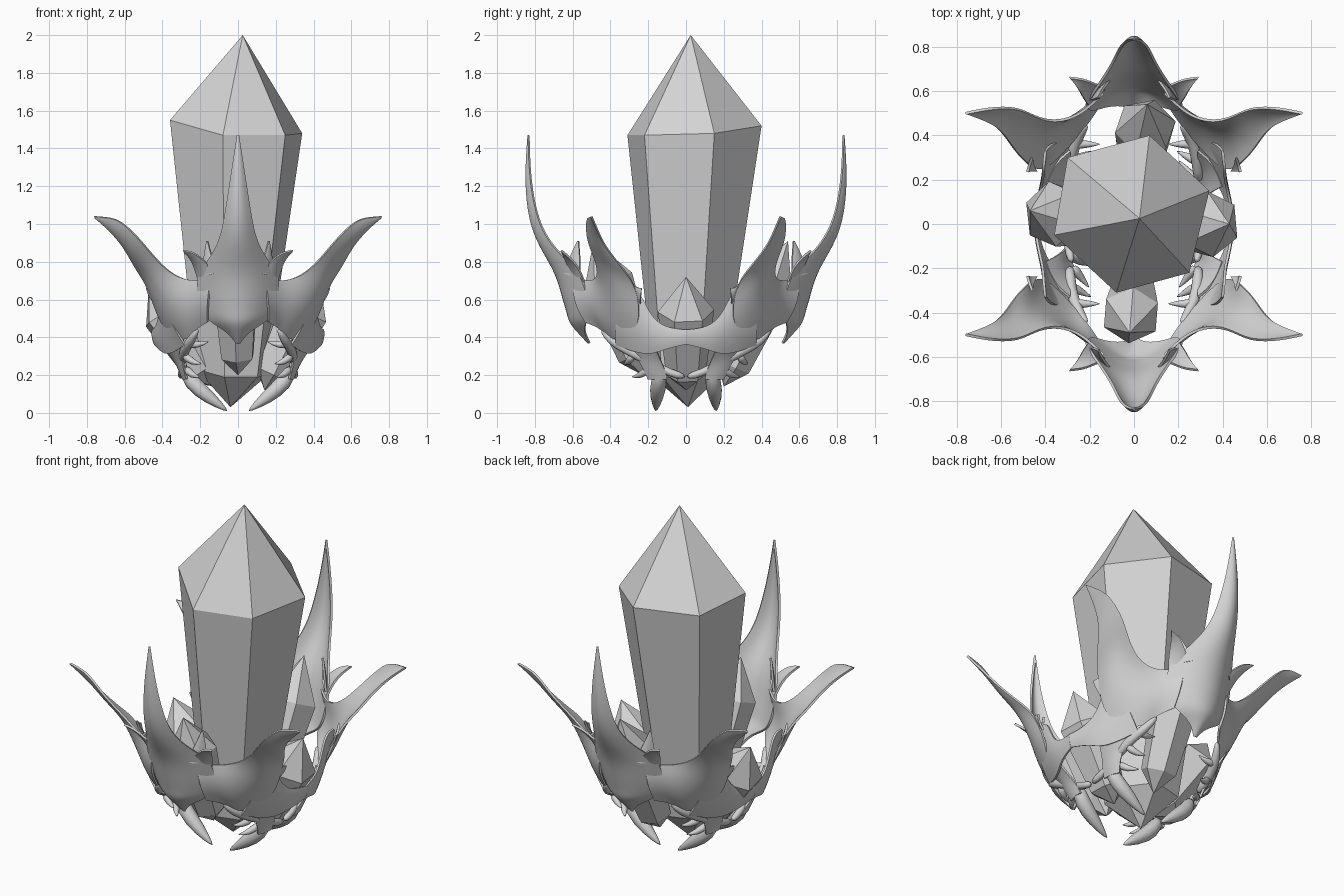
import bpy
import bmesh
import math
from mathutils import Vector

cube = bpy.data.objects.get("Cube")
if cube:
    bpy.data.objects.remove(cube, do_unlink=True)

stone = bpy.data.materials.new("pale grey stone")
stone.use_nodes = True
grey = (0.65, 0.65, 0.65, 1)
stone.diffuse_color = grey
for node in stone.node_tree.nodes:
    if node.type == 'BSDF_PRINCIPLED':
        node.inputs["Base Color"].default_value = grey


def finish(name, bm, smooth=False):
    """Turn a bmesh into a named object in the scene."""
    bmesh.ops.recalc_face_normals(bm, faces=bm.faces)
    for face in bm.faces:
        face.smooth = smooth
    mesh = bpy.data.meshes.new(name)
    bm.to_mesh(mesh)
    bm.free()
    mesh.materials.append(stone)
    obj = bpy.data.objects.new(name, mesh)
    bpy.context.collection.objects.link(obj)
    return obj


def mirror(obj, across_x=True):
    mod = obj.modifiers.new("mirror", 'MIRROR')
    mod.use_axis = (across_x, True, False)
    mod.use_mirror_merge = False


def crystal(name, tip, ring, foot, height, shrink):
    """Six-sided shard: pointed tip, shoulder ring, lower ring, pointed foot."""
    bm = bmesh.new()
    tip, foot = Vector(tip), Vector(foot)
    centre = sum(ring, Vector()) / len(ring)
    low_centre = foot.lerp(centre, height)
    top = bm.verts.new(tip)
    bottom = bm.verts.new(foot)
    upper = [bm.verts.new(p) for p in ring]
    lower = [bm.verts.new(low_centre + (p - centre) * shrink) for p in ring]
    for i in range(len(ring)):
        j = (i + 1) % len(ring)
        bm.faces.new((top, upper[i], upper[j]))
        bm.faces.new((upper[i], lower[i], lower[j], upper[j]))
        bm.faces.new((lower[i], bottom, lower[j]))
    return finish(name, bm)


def small_crystal(name, tip, foot, radius, turn):
    tip, foot = Vector(tip), Vector(foot)
    turn_to_axis = (tip - foot).to_track_quat('Z', 'Y')
    centre = foot.lerp(tip, 0.7)
    ring = []
    for i in range(6):
        a = math.tau * i / 6 + turn
        ring.append(centre + turn_to_axis @ Vector((math.cos(a), math.sin(a), 0)) * radius)
    crystal(name, tip, ring, foot, 0.2, 0.7)


def ribbon(name, rows, bow, across_x=True):
    """Curved sheet lofted between two edges, bowed away from the centre axis."""
    bm = bmesh.new()
    grid = []
    steps = 4
    for a, b in rows:
        a, b = Vector(a), Vector(b)
        outward = (a + b) / 2
        outward.z = 0
        outward.normalize()
        line = []
        for i in range(steps + 1):
            t = i / steps
            lift = 4 * t * (1 - t) * bow * (b - a).length
            line.append(bm.verts.new(a.lerp(b, t) + outward * lift))
        grid.append(line)
    for low, high in zip(grid, grid[1:]):
        for i in range(steps):
            bm.faces.new((low[i], low[i + 1], high[i + 1], high[i]))
    obj = finish(name, bm, True)
    sub = obj.modifiers.new("round", 'SUBSURF')
    sub.levels = sub.render_levels = 2
    sub.boundary_smooth = 'PRESERVE_CORNERS'
    shell = obj.modifiers.new("thickness", 'SOLIDIFY')
    shell.thickness = 0.012
    shell.offset = 0
    split = obj.modifiers.new("crisp rims", 'EDGE_SPLIT')
    split.split_angle = math.radians(50)
    mirror(obj, across_x)


def tusk(name, path, radii):
    """Tapered round limb swept along a short path."""
    bm = bmesh.new()
    points = [Vector(p) for p in path]
    rings = []
    for i, p in enumerate(points):
        along = points[min(i + 1, len(points) - 1)] - points[max(i - 1, 0)]
        frame = along.to_track_quat('Z', 'Y')
        rings.append([bm.verts.new(p + frame @ Vector(
            (math.cos(math.tau * k / 6), math.sin(math.tau * k / 6), 0)) * radii[i])
            for k in range(6)])
    for low, high in zip(rings, rings[1:]):
        for k in range(6):
            n = (k + 1) % 6
            bm.faces.new((low[k], low[n], high[n], high[k]))
    bm.faces.new(rings[0])
    bm.faces.new(rings[-1])
    obj = finish(name, bm, True)
    sub = obj.modifiers.new("round", 'SUBSURF')
    sub.levels = sub.render_levels = 1
    mirror(obj)


# Large central crystal
shoulder = [(-.36, -.05, 1.55), (-.08, -.31, 1.47), (.25, -.22, 1.47),
            (.34, .15, 1.48), (.07, .40, 1.52), (-.30, .30, 1.53)]
crystal("main_crystal", (.025, .025, 2), [Vector(p) for p in shoulder],
        (-.04, .01, .03), 0.12, 0.53)

# Small crystals leaning out on each side
small_crystal("left_crystal", (.43, 0, .72), (.14, 0, .12), .15, .1)
small_crystal("right_crystal", (-.47, .06, .70), (-.13, .01, .14), .15, .3)
small_crystal("back_crystal", (.06, .54, .91), (.03, .2, .14), .14, .3)
small_crystal("front_crystal", (-.02, -.49, .91), (0, -.23, .2), .135, .52)

# Tall blade at front and back: height, depth at its edge, half width
blade = [(.37, -.51, .008), (.43, -.54, .05), (.48, -.53, .14), (.53, -.51, .19),
         (.60, -.52, .21), (.70, -.54, .22), (.78, -.60, .18), (.86, -.685, .12),
         (.95, -.75, .085), (1.05, -.79, .067), (1.2, -.82, .043), (1.35, -.83, .02),
         (1.47, -.832, .002)]
ribbon("blade", [((-w, y, z), (w, y, z)) for z, y, w in blade], 0.33, False)

# Cheek plate sweeping out into a horn
ribbon("horn", [((.14, -.59, .71), (.16, -.53, .48)),
                ((.20, -.53, .70), (.22, -.44, .45)),
                ((.27, -.48, .70), (.28, -.37, .36)),
                ((.36, -.46, .74), (.41, -.23, .45)),
                ((.44, -.48, .82), (.47, -.26, .67)),
                ((.52, -.525, .92), (.54, -.33, .76)),
                ((.62, -.525, 1.02), (.60, -.43, .88)),
                ((.69, -.515, 1.035), (.68, -.47, .97)),
                ((.76, -.50, 1.04), (.757, -.498, 1.035))], 0.12)

# Side band joining the front and back cheeks
ribbon("side_band", [((.40, -.33, .64), (.28, -.37, .36)),
                     ((.41, -.24, .65), (.34, -.26, .32)),
                     ((.41, -.20, .53), (.38, -.18, .31)),
                     ((.43, -.12, .45), (.42, -.11, .34)),
                     ((.45, 0, .44), (.44, 0, .365))], 0.08)

# Leaf spikes flanking each blade
ribbon("outer_leaf", [((.13, -.61, .75), (.20, -.53, .67)),
                      ((.17, -.63, .80), (.225, -.56, .76)),
                      ((.23, -.655, .85), (.25, -.61, .82)),
                      ((.29, -.66, .86), (.288, -.658, .857))], 0.1)
ribbon("inner_leaf", [((.11, -.65, .74), (.19, -.56, .72)),
                      ((.14, -.61, .83), (.18, -.56, .81)),
                      ((.16, -.57, .91), (.163, -.568, .908))], 0.1)

# Small jagged fin along the back edge of the horn
ribbon("horn_fin", [((.46, -.30, .70), (.44, -.24, .58)),
                    ((.475, -.26, .66), (.47, -.24, .62)),
                    ((.48, -.235, .66), (.48, -.234, .655))], 0.05)

# Jaw plate, fangs and hooked teeth under the shell
ribbon("jaw_plate", [((.29, -.33, .39), (.40, -.17, .37)),
                     ((.29, -.27, .31), (.34, -.14, .29)),
                     ((.29, -.23, .25), (.31, -.11, .23)),
                     ((.27, -.20, .18), (.29, -.10, .18))], 0.1)
tusk("fang", [(.29, -.13, .25), (.25, -.145, .16), (.15, -.155, .08), (.05, -.16, .005)],
     [.035, .055, .045, .004])
tusk("lower_arc", [(.28, -.18, .27), (.30, -.09, .21), (.30, 0, .19)],
     [.02, .026, .022])
tusk("socket_rim", [(.21, -.45, .45), (.25, -.40, .38), (.29, -.30, .33), (.29, -.18, .26)],
     [.015, .03, .032, .03])
hooks = [("upper_hook", (.28, -.36, .37), (.15, -.36, .38)),
         ("middle_hook", (.29, -.28, .31), (.19, -.33, .26)),
         ("lower_hook", (.28, -.19, .24), (.20, -.29, .19))]
for name, root, point in hooks:
    middle = Vector(root).lerp(Vector(point), 0.5) - Vector((0, 0, .02))
    tusk(name, [root, middle, point], [.03, .022, .002])
